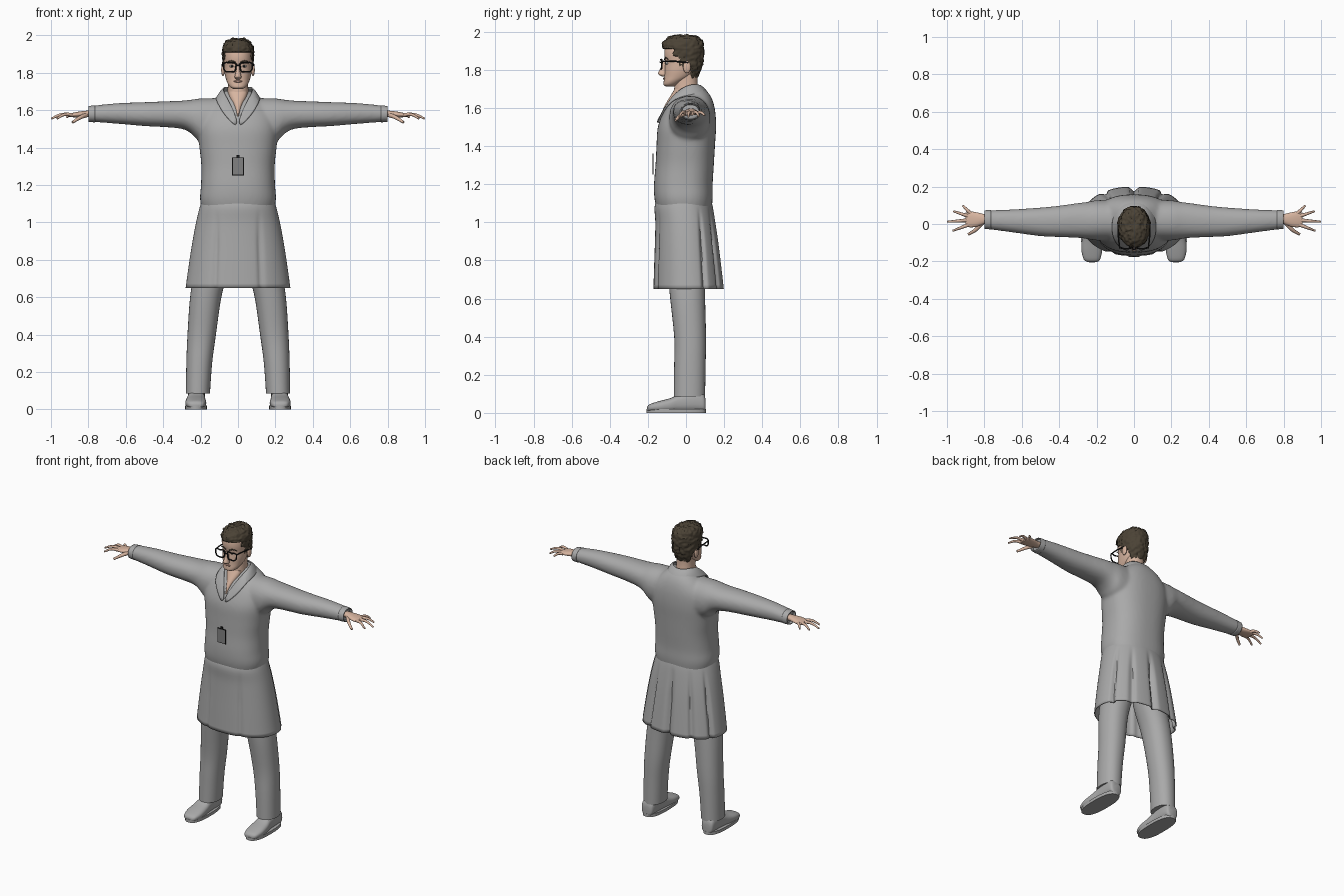
import bpy, bmesh, math
from mathutils import Vector, Matrix, noise

if "Cube" in bpy.data.objects:
    bpy.data.objects.remove(bpy.data.objects["Cube"], do_unlink=True)


def material(name, *rgb):
    m = bpy.data.materials.new(name)
    m.use_nodes = True
    m.diffuse_color = (*rgb, 1)
    m.node_tree.nodes["Principled BSDF"].inputs["Base Color"].default_value = (*rgb, 1)
    return m


CLOTH = material("grey cloth", .4, .4, .4)
SKIN = material("skin", .68, .46, .35)
LIP = material("lips", .5, .29, .23)
HAIR = material("dark brown hair", .07, .055, .036)
BLACK = material("black", .01, .01, .01)
WHITE = material("eye white", .7, .68, .65)
BADGE = material("badge grey", .22, .22, .22)


def catmull(a, b, c, d, t):
    return [.5 * (2*q + (r - p)*t + (2*p - 5*q + 4*r - s)*t*t + (3*q - p - 3*r + s)*t**3)
            for p, q, r, s in zip(a, b, c, d)]


def loft(bm, axis, rows, n=32, power=2.2, side=1, steps=4, caps=True):
    """Rows are (position on axis, lo, hi, lo, hi) over the other two axes."""
    last = len(rows) - 1
    fine = []
    for i in range(last):
        quad = [rows[max(0, min(last, i + k))] for k in (-1, 0, 1, 2)]
        fine += [catmull(*quad, s / steps) for s in range(steps)]
    fine.append(rows[last])
    rings = []
    for t, a0, a1, b0, b1 in fine:
        ring = []
        for k in range(n):
            ang = math.tau * k / n
            c, s = math.cos(ang), math.sin(ang)
            u = (a0 + a1)/2 + (a1 - a0)/2 * math.copysign(abs(c)**(2/power), c)
            v = (b0 + b1)/2 + (b1 - b0)/2 * math.copysign(abs(s)**(2/power), s)
            co = [u, v]
            co.insert("xyz".index(axis), t)
            co[0] *= side
            ring.append(bm.verts.new(co))
        rings.append(ring)
    for r0, r1 in zip(rings, rings[1:]):
        for k in range(n):
            j = (k + 1) % n
            bm.faces.new((r0[k], r0[j], r1[j], r1[k]))
    if caps:
        bm.faces.new(rings[0])
        bm.faces.new(rings[-1])


def centred(*rows):
    return [(z, -w, w, y0, y1) for z, w, y0, y1 in rows]


def finish(bm, name, mat, angle=45):
    bmesh.ops.recalc_face_normals(bm, faces=bm.faces)
    me = bpy.data.meshes.new(name)
    bm.to_mesh(me)
    bm.free()
    ob = bpy.data.objects.new(name, me)
    bpy.context.collection.objects.link(ob)
    me.materials.append(mat)
    bpy.ops.object.select_all(action='DESELECT')
    ob.select_set(True)
    bpy.context.view_layer.objects.active = ob
    bpy.ops.object.shade_smooth_by_angle(angle=math.radians(angle))
    return ob


def part(name, mat, axis, rows, sides=(1,), **kw):
    bm = bmesh.new()
    for s in sides:
        loft(bm, axis, rows, side=s, **kw)
    return finish(bm, name, mat)


def balls(name, mat, centre, radii, sides=(1, -1)):
    bm = bmesh.new()
    for s in sides:
        pos = Vector((centre[0] * s, centre[1], centre[2]))
        m = Matrix.Translation(pos) @ Matrix.Diagonal((*radii, 1))
        bmesh.ops.create_uvsphere(bm, u_segments=20, v_segments=12, radius=1, matrix=m)
    return finish(bm, name, mat)


def tube(name, mat, pts, radius, taper=1.0, cyclic=False, side=1):
    cu = bpy.data.curves.new(name, 'CURVE')
    cu.dimensions = '3D'
    cu.bevel_depth, cu.bevel_resolution, cu.resolution_u = radius, 3, 6
    cu.use_fill_caps = True
    sp = cu.splines.new('BEZIER')
    sp.bezier_points.add(len(pts) - 1)
    sp.use_cyclic_u = cyclic
    for i, (bp, p) in enumerate(zip(sp.bezier_points, pts)):
        bp.co = (p[0] * side, p[1], p[2])
        bp.handle_left_type = bp.handle_right_type = 'AUTO'
        bp.radius = 1 + (taper - 1) * i / (len(pts) - 1)
    cu.materials.append(mat)
    ob = bpy.data.objects.new(name, cu)
    bpy.context.collection.objects.link(ob)


BOTH = (1, -1)

# Coat body and sleeves, blended into one skin
bm = bmesh.new()
loft(bm, "z", centred(
    (1.04, .185, -.145, .13), (1.12, .203, -.165, .14), (1.2, .198, -.168, .14),
    (1.3, .196, -.16, .146), (1.4, .206, -.155, .152), (1.5, .215, -.148, .158),
    (1.58, .2, -.118, .154), (1.64, .15, -.082, .14), (1.68, .1, -.045, .118),
    (1.705, .07, -.02, .09)), n=48, power=2.4)
for s in BOTH:
    loft(bm, "x", [(.08, -.09, .13, 1.4, 1.665), (.2, -.088, .127, 1.43, 1.663),
                   (.25, -.08, .118, 1.475, 1.656), (.3, -.074, .112, 1.5, 1.651),
                   (.4, -.07, .098, 1.51, 1.647), (.5, -.065, .088, 1.515, 1.643),
                   (.65, -.045, .078, 1.528, 1.637), (.785, -.027, .073, 1.538, 1.623)], side=s)
coat = finish(bm, "coat_body", CLOTH)
blend = coat.modifiers.new("blend", 'REMESH')
blend.mode, blend.voxel_size, blend.use_smooth_shade = 'VOXEL', .009, True
soft = coat.modifiers.new("soften", 'SMOOTH')
soft.factor, soft.iterations = .5, 10

# Coat skirt with pleats that deepen toward the hem
bm = bmesh.new()
loft(bm, "z", centred(
    (1.13, .188, -.15, .127), (1.08, .205, -.165, .141), (1.0, .224, -.161, .155),
    (.9, .243, -.163, .17), (.78, .262, -.167, .185), (.65, .28, -.171, .2)),
    n=160, caps=False)
PLEATS = ((-118, .010), (-62, .010), (90, .026), (58, .018), (122, .018), (30, .02), (150, .02))
for v in bm.verts:
    ang = math.degrees(math.atan2(v.co.y / .185, v.co.x / .28))
    drop = max(0, min(1, (1.08 - v.co.z) / .2))
    dent = sum(d * math.exp(-((ang - a) / 3.5)**2) for a, d in PLEATS) * drop
    flat = Vector((v.co.x, v.co.y, 0))
    v.co -= flat.normalized() * dent
skirt = finish(bm, "coat_skirt", CLOTH)
skirt.modifiers.new("cloth", 'SOLIDIFY').thickness = .006

# Collar and lapels: a folded strip from the nape to the chest
inner = [(0, .085, 1.715), (.055, .072, 1.725), (.085, .015, 1.725), (.075, -.04, 1.695),
         (.046, -.088, 1.645), (.004, -.143, 1.55)]
outer = [(0, .135, 1.66), (.08, .118, 1.665), (.125, .02, 1.672), (.115, -.075, 1.65),
         (.085, -.122, 1.59), (.012, -.157, 1.51)]
bm = bmesh.new()
for s in BOTH:
    strip = []
    for a, b in zip(inner, outer):
        mid = (Vector(a) + Vector(b)) / 2 + Vector((0, 0, .008))
        strip.append([bm.verts.new((p[0] * s, p[1], p[2])) for p in (a, mid, b)])
    for r0, r1 in zip(strip, strip[1:]):
        for k in (0, 1):
            bm.faces.new((r0[k], r0[k+1], r1[k+1], r1[k]))
bmesh.ops.remove_doubles(bm, verts=bm.verts, dist=.0005)
collar = finish(bm, "collar", CLOTH)
collar.modifiers.new("round", 'SUBSURF').levels = 2
collar.modifiers["round"].render_levels = 2
collar.modifiers.new("cloth", 'SOLIDIFY').thickness = .008

# Cuffs
part("cuffs", CLOTH, "x", [(.765, -.029, .075, 1.535, 1.626), (.8, -.026, .073, 1.537, 1.622)],
     BOTH, caps=False).modifiers.new("cloth", 'SOLIDIFY').thickness = .005

# Trousers and shoes
part("trousers", CLOTH, "z", [(.085, .15, .279, -.064, .1), (.25, .138, .276, -.062, .103),
     (.4, .118, .27, -.062, .105), (.62, .085, .254, -.085, .1), (.8, .03, .22, -.1, .1),
     (1, 0, .18, -.1, .1)], BOTH)
part("shoes", CLOTH, "y", [(-.204, .2, .245, .01, .032), (-.19, .182, .268, .008, .046),
     (-.14, .17, .281, .005, .062), (-.08, .172, .278, .005, .078), (-.03, .176, .27, .005, .1),
     (.05, .176, .268, .005, .12), (.092, .182, .264, .005, .1), (.103, .195, .25, .01, .07)],
     BOTH, power=2.6)
part("soles", CLOTH, "z", [(0, .167, .283, -.207, .105), (.02, .167, .283, -.207, .105)],
     BOTH, power=2.6, steps=1)

# Hands with fingers and thumb
part("palms", SKIN, "x", [(.75, .0, .05, 1.563, 1.6), (.8, .0, .053, 1.564, 1.598),
     (.84, -.014, .062, 1.562, 1.594), (.875, -.018, .067, 1.562, 1.588),
     (.9, -.012, .06, 1.563, 1.582)], BOTH)
FINGERS = {"little": ((.875, .058), (.915, .098), 1.562), "ring": ((.885, .042), (.965, .068), 1.557),
           "middle": ((.89, .02), (.998, .012), 1.555), "index": ((.885, -.004), (.968, -.036), 1.555)}
for s, label in ((1, "left"), (-1, "right")):
    for name, (a, b, tip) in FINGERS.items():
        mid = ((a[0] + b[0]) / 2, (a[1] + b[1]) / 2, 1.577)
        tube(f"{label}_{name}_finger", SKIN, [(*a, 1.575), mid, (*b, tip)], .0105, .5, side=s)
    tube(f"{label}_thumb", SKIN, [(.81, .01, 1.575), (.845, -.03, 1.56), (.885, -.055, 1.535)],
         .013, .55, side=s)

# Neck, bare chest opening and head
part("neck", SKIN, "z", centred((1.6, .06, -.06, .07), (1.68, .057, -.063, .066),
     (1.74, .054, -.058, .06), (1.8, .054, -.05, .06)))
part("chest_opening", SKIN, "z", centred((1.565, .006, -.134, 0), (1.62, .024, -.108, 0),
     (1.67, .045, -.078, 0), (1.7, .05, -.06, 0)))
part("head", SKIN, "z", centred((1.713, .022, -.105, -.06), (1.722, .04, -.117, -.045),
     (1.74, .054, -.117, -.015), (1.765, .064, -.114, .03), (1.8, .072, -.112, .06),
     (1.84, .075, -.109, .078), (1.88, .077, -.114, .08), (1.92, .072, -.108, .075),
     (1.955, .05, -.08, .05), (1.97, .02, -.03, .02)), n=40)
part("nose", SKIN, "z", centred((1.765, .01, -.125, -.1), (1.775, .018, -.143, -.1),
     (1.785, .017, -.146, -.1), (1.81, .011, -.134, -.1), (1.85, .009, -.119, -.1)), n=16)
balls("ears", SKIN, (.08, .005, 1.815), (.01, .02, .032))
balls("eyes", WHITE, (.032, -.097, 1.835), (.014, .012, .007))
balls("irises", BLACK, (.032, -.106, 1.835), (.006, .005, .006))
balls("mouth", LIP, (0, -.113, 1.754), (.024, .008, .006), (1,))
for s, label in ((1, "left"), (-1, "right")):
    tube(f"{label}_eyebrow", HAIR, [(.014, -.112, 1.856), (.036, -.108, 1.864), (.058, -.094, 1.856)],
         .004, .6, side=s)

# Hair: a full cap whose face area sinks inside the head
bm = bmesh.new()
loft(bm, "z", centred((1.755, .05, -.05, .055), (1.78, .068, -.09, .07), (1.82, .078, -.1, .084),
     (1.86, .082, -.11, .091), (1.9, .084, -.121, .094), (1.935, .081, -.123, .092),
     (1.962, .068, -.106, .08), (1.978, .045, -.075, .055), (1.983, .015, -.03, .015)),
     n=72, steps=6)
for v in bm.verts:
    x, y, z = v.co
    line = -1 if z > 1.912 else -.07 if z > 1.87 else -.04 if z > 1.815 else .03
    if y < line:
        v.co = (x * .8, y * .8, z)
    else:
        bump = noise.noise(v.co * 55) * .009 + noise.noise(v.co * 130) * .005
        v.co += Vector((x, y, (z - 1.87))).normalized() * bump
finish(bm, "hair", HAIR, 60)

# Glasses
RIM = ((-.03, .02), (0, .023), (.03, .021), (.034, .002), (.025, -.021), (0, -.025), (-.025, -.021), (-.032, .002))
for s, label in ((1, "left"), (-1, "right")):
    tube(f"{label}_rim", BLACK, [(.043 + x, -.133 + .2 * abs(x), 1.83 + z) for x, z in RIM],
         .0042, cyclic=True, side=s)
    tube(f"{label}_temple", BLACK, [(.077, -.126, 1.846), (.083, -.07, 1.846), (.085, .012, 1.838)],
         .004, side=s)
tube("glasses_bridge", BLACK, [(-.012, -.13, 1.838), (0, -.136, 1.841), (.012, -.13, 1.838)], .0035)

# Badge with its clip
for name, mat, size, z in (("badge_edge", BLACK, (.062, .004, .096), 1.3),
                           ("badge", BADGE, (.055, .007, .089), 1.3),
                           ("badge_clip", BLACK, (.016, .006, .016), 1.353)):
    bm = bmesh.new()
    bmesh.ops.create_cube(bm, size=1, matrix=Matrix.Translation((0, -.173, z)) @ Matrix.Diagonal((*size, 1)))
    finish(bm, name, mat)
